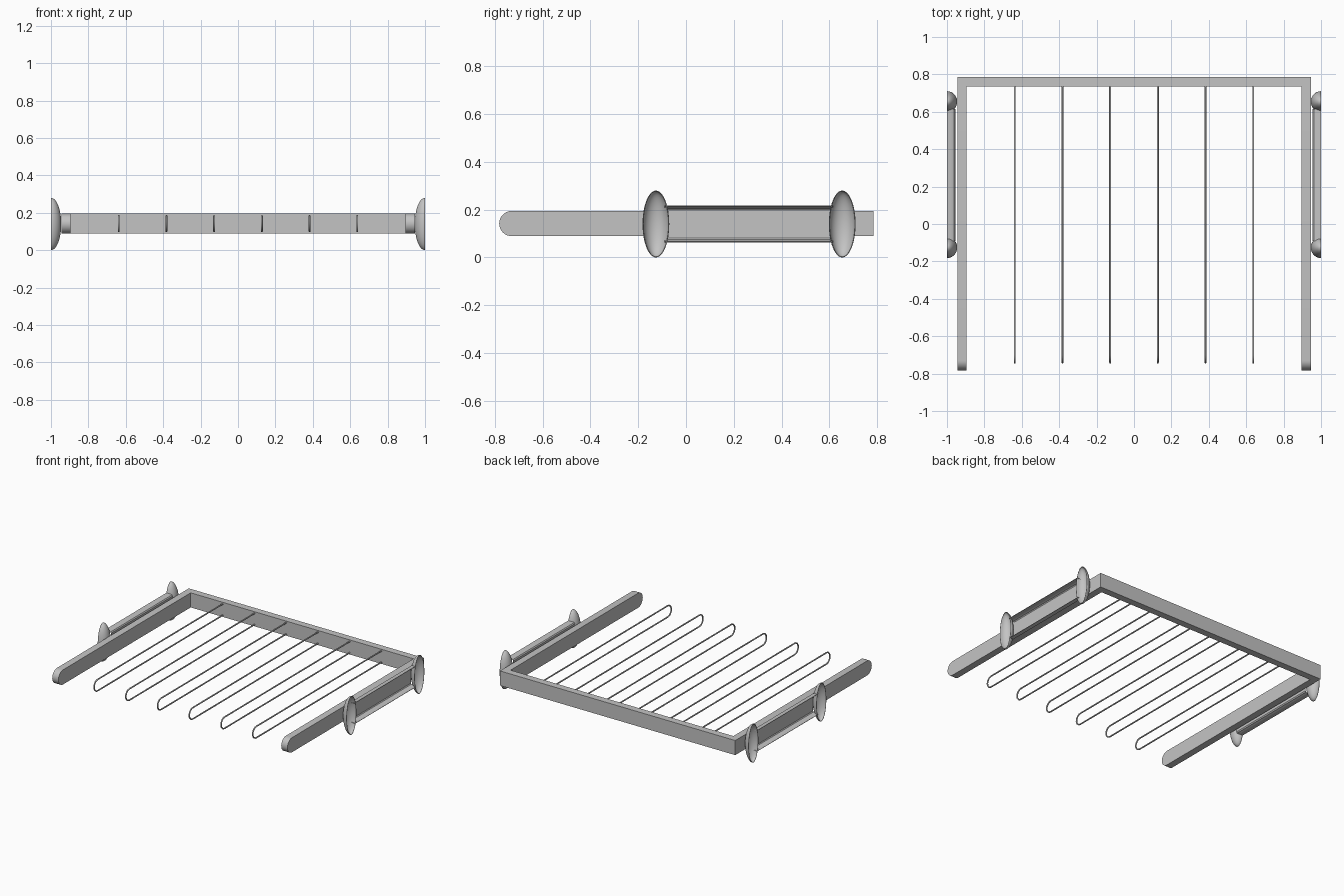
import bpy
import bmesh
import math

cube = bpy.data.objects.get("Cube")
if cube:
    bpy.data.objects.remove(cube, do_unlink=True)

grey = bpy.data.materials.new("plain_grey")
grey.use_nodes = True
colour = (0.55, 0.55, 0.55, 1)
grey.diffuse_color = colour
grey.node_tree.nodes["Principled BSDF"].inputs["Base Color"].default_value = colour

MID = 0.142       # height of the centre line
HALF = 0.053      # half the height of the frame


def add_object(name, data):
    data.materials.append(grey)
    obj = bpy.data.objects.new(name, data)
    bpy.context.collection.objects.link(obj)
    return obj


def add_bmesh(name, bm, smooth=False):
    bmesh.ops.recalc_face_normals(bm, faces=bm.faces)
    mesh = bpy.data.meshes.new(name)
    bm.to_mesh(mesh)
    bm.free()
    obj = add_object(name, mesh)
    if smooth:
        mesh.shade_smooth()
    return obj


def arc(y, radius, start, end, steps):
    """Points (y, z) of an arc around the centre line height."""
    angles = [start + (end - start) * i / steps for i in range(steps + 1)]
    return [(y + radius * math.cos(a), MID + radius * math.sin(a)) for a in angles]


def frame_arm(name, side):
    # Side outline with a rounded front end, extruded across the arm
    outline = arc(-0.729, HALF, math.pi / 2, 3 * math.pi / 2, 16)
    outline += [(0.785, MID - HALF), (0.785, MID + HALF)]
    bm = bmesh.new()
    face = bm.faces.new([bm.verts.new((side * 0.895, y, z)) for y, z in outline])
    moved = bmesh.ops.extrude_face_region(bm, geom=[face])["geom"]
    for v in moved:
        if isinstance(v, bmesh.types.BMVert):
            v.co.x = side * 0.945
    obj = add_bmesh(name, bm)
    bpy.context.view_layer.objects.active = obj
    obj.select_set(True)
    bpy.ops.object.shade_smooth_by_angle(angle=math.radians(30))
    obj.select_set(False)


def back_bar():
    bm = bmesh.new()
    bmesh.ops.create_cube(bm, size=1)
    for v in bm.verts:
        v.co.x *= 1.79
        v.co.y = 0.76 + v.co.y * 0.05
        v.co.z = MID + v.co.z * 2 * HALF
    add_bmesh("back_bar", bm)


def wire_loop(name, x):
    # Long hairpin of round wire, both ends fixed to the back bar
    points = [(0.74, MID + 0.041)]
    points += arc(-0.7, 0.041, math.pi / 2, 3 * math.pi / 2, 10)
    points += [(0.74, MID - 0.041)]
    curve = bpy.data.curves.new(name, "CURVE")
    curve.dimensions = "3D"
    curve.bevel_depth = 0.005
    curve.bevel_resolution = 2
    spline = curve.splines.new("POLY")
    spline.points.add(len(points) - 1)
    for p, (y, z) in zip(spline.points, points):
        p.co = (x, y, z, 1)
    spline.use_smooth = True
    add_object(name, curve)


def oval_cup(name, side, y):
    # Hollow half ellipsoid, open on the outer side
    bm = bmesh.new()
    bmesh.ops.create_uvsphere(bm, u_segments=32, v_segments=24, radius=1)
    bmesh.ops.bisect_plane(bm, geom=bm.verts[:] + bm.edges[:] + bm.faces[:],
                           dist=0.0001, plane_co=(0, 0, 0),
                           plane_no=(side, 0, 0), clear_outer=True)
    for v in bm.verts:
        v.co = (side + v.co.x * 0.055, y + v.co.y * 0.056, 0.14 + v.co.z * 0.14)
    obj = add_bmesh(name, bm, smooth=True)
    shell = obj.modifiers.new("thickness", "SOLIDIFY")
    shell.thickness = 0.003
    shell.offset = -1


def side_channel(name, side):
    # Shallow channel with flared flanges, open on the outer side
    profile = [(1.0, 0.075), (0.975, 0.071), (0.962, 0.067), (0.957, 0.06)]
    profile += [(x, -h) for x, h in reversed(profile)]
    bm = bmesh.new()
    rows = [[bm.verts.new((side * x, y, 0.14 + h)) for x, h in profile]
            for y in (-0.09, 0.615)]
    for i in range(len(profile) - 1):
        bm.faces.new((rows[0][i], rows[0][i + 1], rows[1][i + 1], rows[1][i]))
    obj = add_bmesh(name, bm)
    shell = obj.modifiers.new("thickness", "SOLIDIFY")
    shell.thickness = 0.003
    shell.offset = 0


# Frame and wires
back_bar()
for n in range(6):
    wire_loop(f"wire_loop_{n + 1}", (n - 2.5) * 0.255)

# Arms and side brackets, mirrored
for label, side in (("left", 1), ("right", -1)):
    frame_arm(f"{label}_arm", side)
    side_channel(f"{label}_channel", side)
    oval_cup(f"{label}_front_cup", side, -0.126)
    oval_cup(f"{label}_back_cup", side, 0.654)
